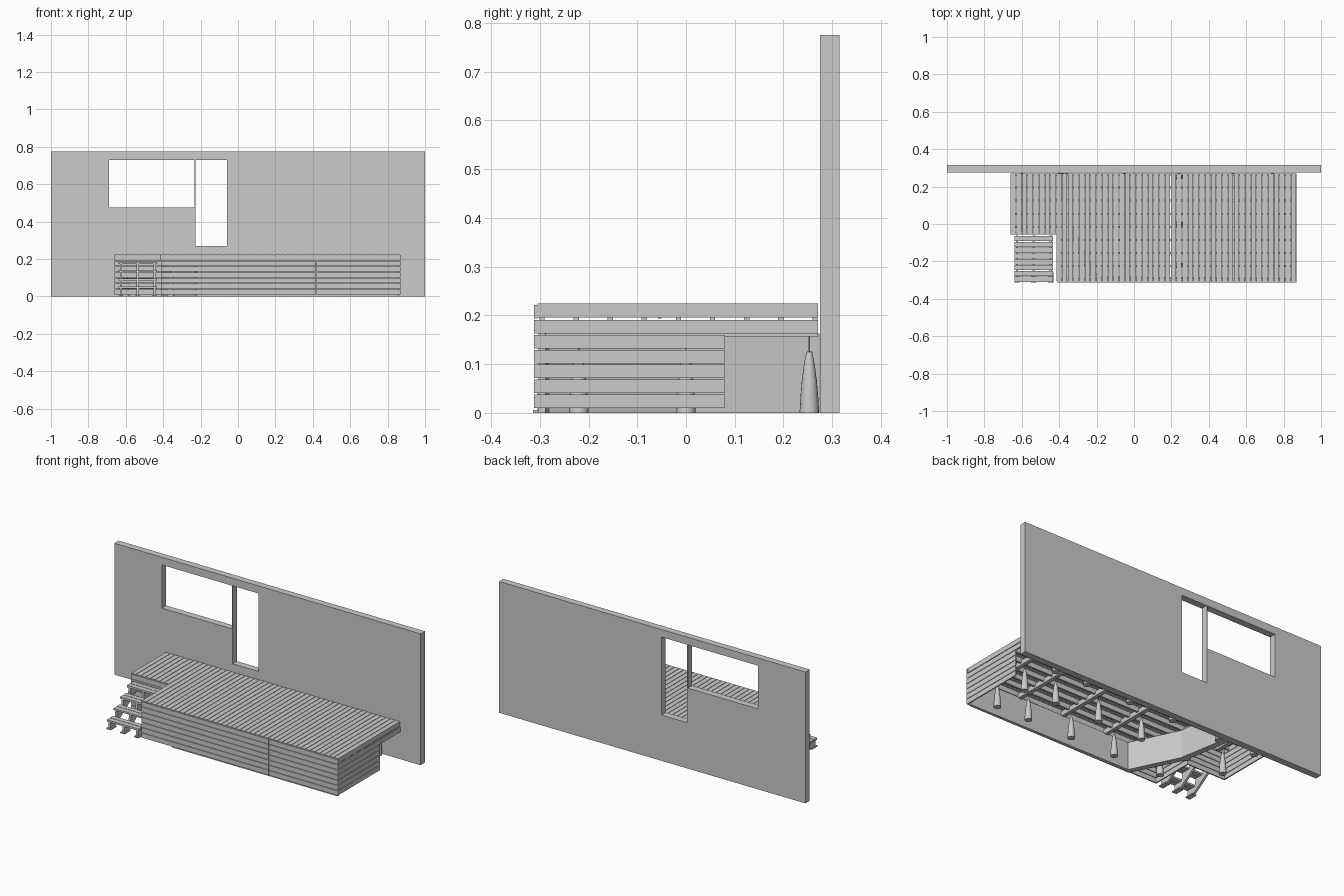
import bpy, bmesh, math
from mathutils import Vector

old = bpy.data.objects.get("Cube")
if old:
    bpy.data.objects.remove(old, do_unlink=True)

grey = bpy.data.materials.new("plain grey")
grey.use_nodes = True
grey.diffuse_color = (0.6, 0.6, 0.6, 1)
grey.node_tree.nodes["Principled BSDF"].inputs["Base Color"].default_value = (0.6, 0.6, 0.6, 1)


def finish(bm, name):
    bmesh.ops.recalc_face_normals(bm, faces=bm.faces)
    mesh = bpy.data.meshes.new(name)
    bm.to_mesh(mesh)
    bm.free()
    mesh.materials.append(grey)
    ob = bpy.data.objects.new(name, mesh)
    bpy.context.collection.objects.link(ob)
    return ob


def add_box(bm, x, y, z):
    verts = bmesh.ops.create_cube(bm, size=1)["verts"]
    for v in verts:
        v.co = Vector([(lo + hi) / 2 + c * (hi - lo) for c, (lo, hi) in zip(v.co, (x, y, z))])


def boxes(name, items):
    bm = bmesh.new()
    for item in items:
        add_box(bm, *item)
    return finish(bm, name)


def add_prism(bm, points, offset):
    face = bm.faces.new([bm.verts.new(p) for p in points])
    new = bmesh.ops.extrude_face_region(bm, geom=[face])["geom"]
    bmesh.ops.translate(bm, vec=offset, verts=[g for g in new if isinstance(g, bmesh.types.BMVert)])


# House wall with window and door openings
wall = boxes("house_wall", [((-1, 1), (0.275, 0.315), (0, 0.775))])
openings = {"window_cutter": ((-0.69, -0.232), (0.2, 0.4), (0.475, 0.73)),
            "door_cutter": ((-0.228, -0.06), (0.2, 0.4), (0.27, 0.73))}
bpy.context.view_layer.objects.active = wall
for name, size in openings.items():
    cutter = boxes(name, [size])
    cutter.hide_render = True
    mod = wall.modifiers.new(name, "BOOLEAN")
    mod.operation, mod.solver, mod.object = "DIFFERENCE", "EXACT", cutter
    bpy.ops.object.modifier_apply(modifier=mod.name)
    bpy.data.objects.remove(cutter, do_unlink=True)

# Deck outline
LEFT, INNER, RIGHT = -0.66, -0.412, 0.87
FRONT, NOTCH, BACK = -0.305, -0.05, 0.271
PITCH, GAP, SKIN = 0.0306, 0.003, 0.007

# Deck boards
boards = []
for i in range(50):
    x = LEFT + i * PITCH
    front = NOTCH if x < INNER - 0.01 else FRONT
    boards.append(((x, x + PITCH - GAP), (front, BACK), (0.196, 0.224)))
boxes("deck_boards", boards)


# Skirt cladding
def rows(first, last):
    return [(0.01 + i * PITCH, 0.01 + (i + 1) * PITCH - GAP) for i in range(first, last)]


front_y = (FRONT - SKIN, FRONT)
boxes("front_cladding", [(x, front_y, z) for z in rows(0, 7)
                         for x in ((INNER, 0.418), (0.421, RIGHT))])
boxes("right_cladding", [((RIGHT - SKIN, RIGHT), (FRONT, 0.08), z) for z in rows(0, 5)])
boxes("right_band", [((RIGHT - SKIN, RIGHT), (FRONT, BACK), z) for z in rows(5, 6)])
boxes("inner_side_cladding", [((INNER, INNER + SKIN), (FRONT, NOTCH), z) for z in rows(0, 6)])
boxes("notch_cladding", [((LEFT, INNER), (NOTCH - SKIN, NOTCH), z) for z in rows(0, 7)])
boxes("left_cladding", [((LEFT, LEFT + SKIN), (NOTCH, BACK), z) for z in rows(0, 6)])

# Joists along the deck and bearers above the piers
joists = []
for i in range(9):
    y = FRONT + 0.004 + i * 0.07
    start = LEFT if y > NOTCH else INNER
    joists.append(((start + 0.008, RIGHT - 0.008), (y, y + 0.011), (0.168, 0.196)))
boxes("joists", joists)
pier_x = (-0.6, -0.36, -0.05, 0.24, 0.53, 0.74)
boxes("bearers", [((x - 0.012, x + 0.012), (NOTCH + 0.01 if x < INNER else FRONT + 0.01, BACK),
                   (0.157, 0.185)) for x in pier_x])

# Bell shaped piers with a thin rod on top
profile = [(0.02, 0), (0.0185, 0.03), (0.0155, 0.065), (0.011, 0.1), (0.006, 0.125),
           (0.0015, 0.127), (0.0015, 0.16)]
SIDES = 16
bm = bmesh.new()
for x in pier_x:
    for y in (-0.22, 0.0, 0.253):
        if x < INNER and y < NOTCH:
            continue
        rings = [[bm.verts.new((x + r * math.cos(k * math.tau / SIDES),
                                y + r * math.sin(k * math.tau / SIDES), z))
                  for k in range(SIDES)] for r, z in profile]
        for a, b in zip(rings, rings[1:]):
            for k in range(SIDES):
                n = (k + 1) % SIDES
                bm.faces.new((a[k], a[n], b[n], b[k]))
        bm.faces.new(rings[0])
        bm.faces.new(rings[-1])
piers = finish(bm, "piers")
bpy.ops.object.select_all(action="DESELECT")
piers.select_set(True)
bpy.context.view_layer.objects.active = piers
bpy.ops.object.shade_smooth_by_angle(angle=math.radians(40))

# Retaining strip that runs behind the front and bends back to the wall
outer = [(0.86, -0.303), (-0.22, -0.303), (-0.36, -0.02), (-0.41, 0.274)]
inner = [(-0.375, 0.274), (-0.325, -0.01), (-0.195, -0.28), (0.86, -0.288)]
bm = bmesh.new()
add_prism(bm, [(x, y, 0) for x, y in outer + inner], (0, 0, 0.163))
finish(bm, "retaining_strip")

# Steps: two-board treads on three notched stringers with foot pads
STEPS, RUN, RISE = 4, 0.062, 0.044
Y0, Z0 = -0.309, 0.042
treads = []
for i in range(STEPS):
    y, z = Y0 + i * RUN, Z0 + i * RISE
    for k in range(2):
        start = y + k * RUN / 2
        treads.append(((-0.64, -0.432), (start, start + RUN / 2 - GAP), (z, z + 0.011)))
boxes("step_treads", treads)

outline = [(Y0 + 0.004, 0.004)]
for i in range(STEPS):
    z = Z0 + i * RISE
    outline += [(Y0 + 0.004 + i * RUN, z), (Y0 + (i + 1) * RUN, z)]
outline += [(Y0 + STEPS * RUN, 0.135), (Y0 + 0.05, 0.004)]
stringer_x = (-0.632, -0.542, -0.452)
bm = bmesh.new()
for x in stringer_x:
    add_prism(bm, [(x, y, z) for y, z in outline], (0.013, 0, 0))
finish(bm, "step_stringers")
boxes("step_pads", [((x - 0.008, x + 0.021), (Y0 - 0.005, Y0 + 0.05), (0, 0.006))
                    for x in stringer_x])
